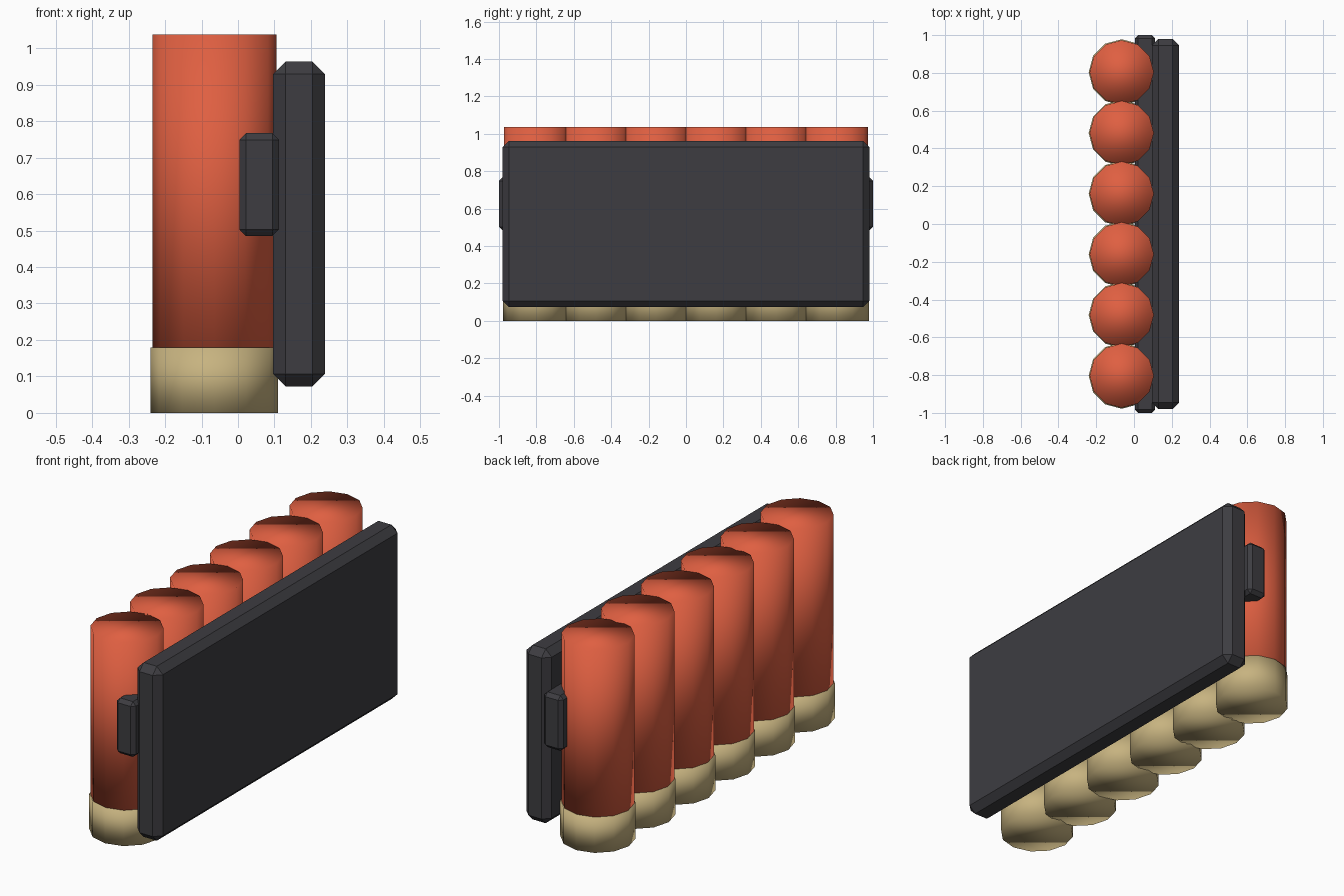
import bpy, bmesh
from mathutils import Matrix

if "Cube" in bpy.data.objects:
    bpy.data.objects.remove(bpy.data.objects["Cube"])


def material(name, rgb):
    m = bpy.data.materials.new(name)
    m.diffuse_color = (*rgb, 1.0)
    m.use_nodes = True
    m.node_tree.nodes["Principled BSDF"].inputs["Base Color"].default_value = m.diffuse_color
    return m


RED = material("red_hull", (0.74, 0.115, 0.053))
BRASS = material("brass", (0.57, 0.45, 0.215))
DARK = material("dark_polymer", (0.047, 0.046, 0.053))


def add_object(name, bm, mat, smooth):
    me = bpy.data.meshes.new(name)
    for f in bm.faces:
        f.smooth = smooth
    bm.to_mesh(me)
    bm.free()
    me.materials.append(mat)
    ob = bpy.data.objects.new(name, me)
    bpy.context.scene.collection.objects.link(ob)
    return ob


def cylinder(name, x, y, r, z0, z1, mat):
    # twelve sides, soft shading that also runs over the caps
    bm = bmesh.new()
    bmesh.ops.create_cone(bm, cap_ends=True, segments=12, radius1=r, radius2=r,
                          depth=z1 - z0,
                          matrix=Matrix.Translation((x, y, (z0 + z1) / 2)))
    return add_object(name, bm, mat, True)


def chamfered_box(name, lo, hi, chamfer, mat):
    bm = bmesh.new()
    bmesh.ops.create_cube(bm, size=1.0)
    for v in bm.verts:
        v.co = [(a + b) / 2 + c * (b - a) for a, b, c in zip(lo, hi, v.co)]
    bmesh.ops.bevel(bm, geom=bm.edges[:], offset=chamfer, offset_type='OFFSET',
                    segments=1, profile=0.5, affect='EDGES')
    return add_object(name, bm, mat, False)


# row of six shells: red hull on a brass base
for i in range(6):
    y = (i - 2.5) * 0.3212
    cylinder(f"shell_base_{i + 1}", -0.065, y, 0.175, 0.0, 0.18, BRASS)
    cylinder(f"shell_hull_{i + 1}", -0.065, y, 0.17, 0.17, 1.037, RED)

# carrier plate and the retaining bar behind the shells
chamfered_box("carrier_plate", (0.096, -0.98, 0.073), (0.238, 0.98, 0.963), 0.034, DARK)
chamfered_box("retaining_bar", (0.004, -1.0, 0.485), (0.112, 1.0, 0.767), 0.018, DARK)
